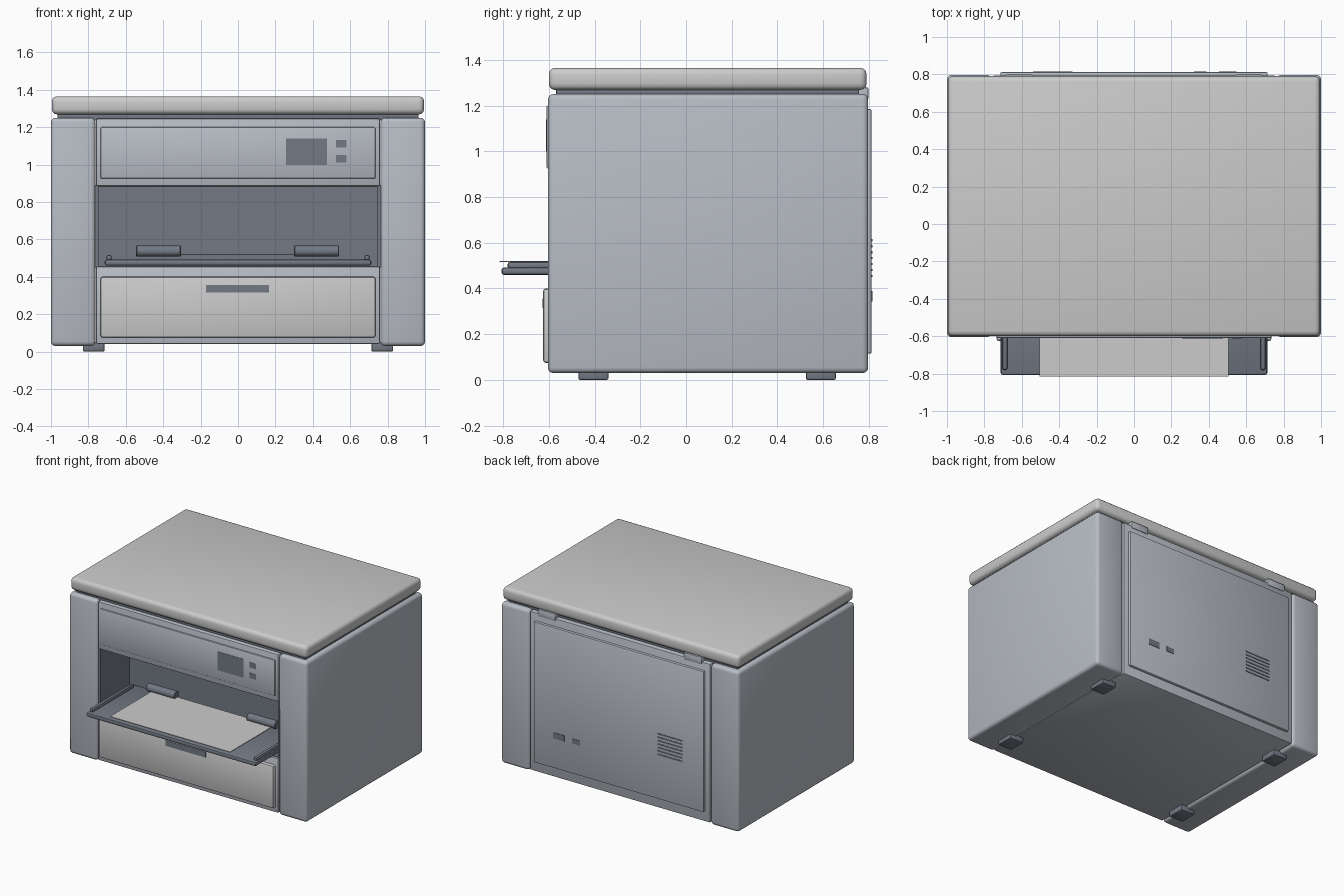
import bpy, bmesh
from mathutils import Matrix

if "Cube" in bpy.data.objects:
    bpy.data.objects.remove(bpy.data.objects["Cube"])


def material(name, r, g, b):
    m = bpy.data.materials.new(name)
    m.diffuse_color = (r, g, b, 1)
    m.use_nodes = True
    m.node_tree.nodes["Principled BSDF"].inputs["Base Color"].default_value = m.diffuse_color
    return m


LIGHT = material("light_grey", 0.72, 0.73, 0.75)
MID = material("mid_grey", 0.48, 0.51, 0.56)
DARK = material("dark_grey", 0.17, 0.19, 0.23)
PAPER = material("paper_white", 0.85, 0.86, 0.88)


def finish(name, bm, mat, bevel=0, segs=2):
    """Round the edges, shade and link the part."""
    bmesh.ops.recalc_face_normals(bm, faces=bm.faces)
    if bevel:
        sharp = [e for e in bm.edges if e.calc_face_angle(0) > 0.8]
        bmesh.ops.bevel(bm, geom=sharp, offset=bevel, segments=segs,
                        profile=0.5, affect='EDGES', clamp_overlap=True)
    me = bpy.data.meshes.new(name)
    bm.to_mesh(me)
    bm.free()
    ob = bpy.data.objects.new(name, me)
    bpy.context.collection.objects.link(ob)
    me.materials.append(mat)
    bpy.ops.object.select_all(action='DESELECT')
    ob.select_set(True)
    bpy.context.view_layer.objects.active = ob
    bpy.ops.object.shade_smooth_by_angle()
    return ob


def box(name, x, y, z, mat, bevel=0, segs=2):
    """Box from (min, max) ranges on each axis."""
    bm = bmesh.new()
    bmesh.ops.create_cube(bm, size=1)
    for v in bm.verts:
        v.co = [r[0] if c < 0 else r[1] for c, r in zip(v.co, (x, y, z))]
    return finish(name, bm, mat, bevel, segs)


def pair(name, x, y, z, mat, bevel=0, segs=2):
    """The same box on the right and mirrored on the left."""
    box("right_" + name, x, y, z, mat, bevel, segs)
    box("left_" + name, (-x[1], -x[0]), y, z, mat, bevel, segs)


# Central body: C-shaped side profile extruded across, leaving the output bay
profile = [(-.6, .04), (.793, .04), (.793, 1.245), (-.6, 1.245),
           (-.6, .885), (-.23, .885), (-.23, .455), (-.6, .455)]
bm = bmesh.new()
face = bm.faces.new([bm.verts.new((-.758, y, z)) for y, z in profile])
ext = bmesh.ops.extrude_face_region(bm, geom=[face])["geom"]
bmesh.ops.translate(bm, vec=(1.516, 0, 0),
                    verts=[v for v in ext if isinstance(v, bmesh.types.BMVert)])
finish("central_body", bm, MID, 0.008)

# Dark lining of the output bay
box("bay_back", (-.75, .75), (-.24, -.225), (.45, .89), DARK)
box("bay_ceiling", (-.745, .745), (-.585, -.23), (.88, .89), DARK)
box("bay_floor", (-.745, .745), (-.585, -.23), (.45, .458), DARK)
pair("bay_wall", (.745, .765), (-.585, -.23), (.45, .89), DARK)

# Side housings, lid and the inset seam below the lid
pair("side_housing", (.762, 1), (-.604, .797), (.03, 1.25), MID, 0.024, 3)
box("lid", (-.995, .995), (-.6, .79), (1.268, 1.365), LIGHT, 0.028, 3)
box("lid_seam", (-.965, .965), (-.568, .757), (1.235, 1.275), DARK, 0.004)
pair("lid_hinge", (.54, .69), (.72, .798), (1.225, 1.28), MID, 0.008)

# Control panel with screen and buttons
box("control_panel", (-.735, .735), (-.61, -.58), (.925, 1.2), MID, 0.007)
box("screen", (.257, .475), (-.612, -.6), (.998, 1.14), DARK)
for i, z in enumerate((1.03, 1.11)):
    box(f"button_{i + 1}", (.525, .58), (-.612, -.6), (z - .02, z + .02), DARK)

# Paper drawer and its grip
box("paper_drawer", (-.735, .735), (-.625, -.58), (.075, .4), LIGHT, 0.012)
box("drawer_grip", (-.17, .167), (-.627, -.61), (.315, .357), DARK)

# Output tray, edge rails, sheet and feed rollers
box("output_tray", (-.713, .713), (-.807, -.24), (.459, .492), DARK, 0.012)
pair("tray_rail", (.676, .704), (-.78, -.28), (.485, .517), DARK, 0.011)
box("paper_sheet", (-.505, .505), (-.815, -.29), (.515, .521), PAPER)
for side, x in (("left", -.425), ("right", .42)):
    bm = bmesh.new()
    bmesh.ops.create_cone(bm, cap_ends=True, segments=24, radius1=.03,
                          radius2=.03, depth=.24,
                          matrix=Matrix.Translation((x, -.3, .537))
                          @ Matrix.Rotation(1.570796, 4, 'Y'))
    finish(f"{side}_feed_roller", bm, DARK, 0.004, 1)

# Rear cover with two ports and a vent grille
box("rear_cover", (-.715, .715), (.77, .812), (.115, 1.185), MID, 0.008)
box("port_1", (.455, .547), (.8, .815), (.342, .388), DARK)
box("port_2", (.322, .388), (.8, .815), (.346, .384), DARK)
for i in range(7):
    z = .455 + i * .026
    box(f"vent_slat_{i + 1}", (-.54, -.33), (.8, .815), (z - .005, z + .005), DARK)

# Feet
for end, y in (("front", -.405), ("back", .59)):
    pair(f"{end}_foot", (.713, .83), (y - .066, y + .066), (0, .05), DARK, 0.008)
